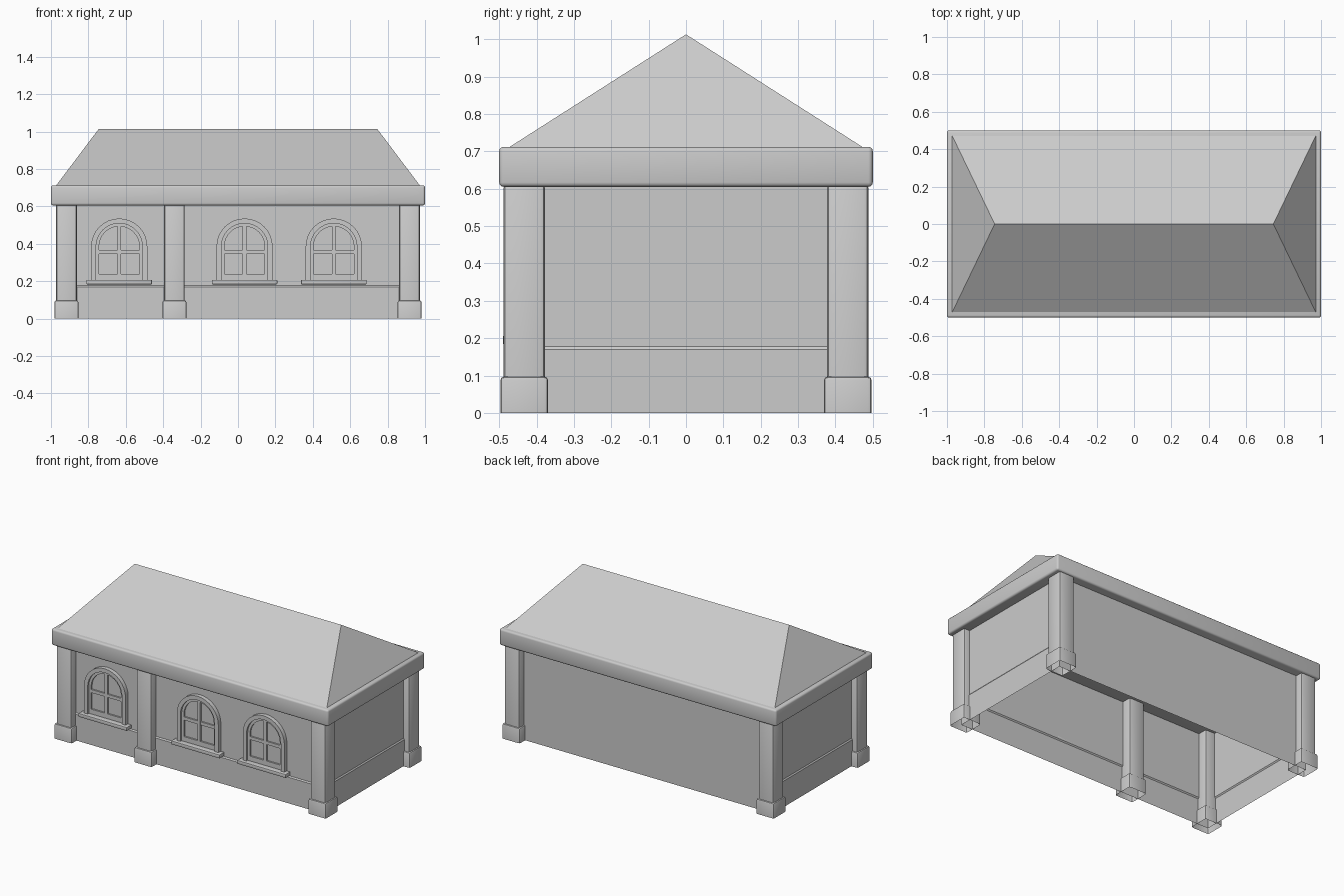
import bpy, bmesh, math
from mathutils import Vector

if "Cube" in bpy.data.objects:
    bpy.data.objects.remove(bpy.data.objects["Cube"])

WX, WY = 0.93, 0.44          # wall planes


def finish(name, bm, smooth=False):
    bmesh.ops.recalc_face_normals(bm, faces=bm.faces)
    me = bpy.data.meshes.new(name)
    bm.to_mesh(me)
    bm.free()
    ob = bpy.data.objects.new(name, me)
    bpy.context.collection.objects.link(ob)
    if smooth:
        bpy.ops.object.select_all(action='DESELECT')
        ob.select_set(True)
        bpy.context.view_layer.objects.active = ob
        bpy.ops.object.shade_smooth_by_angle(angle=math.radians(35))
    return ob


def add_box(bm, lo, hi, bevel=0.0, segs=2, open_bottom=False):
    """Box from corner to corner, optionally rounded and open underneath."""
    part = bmesh.new()
    bmesh.ops.create_cube(part, size=1)
    lo, hi = Vector(lo), Vector(hi)
    for v in part.verts:
        v.co = Vector(((v.co[i] + 0.5) * (hi[i] - lo[i]) + lo[i]) for i in range(3))
    if open_bottom:
        low = [f for f in part.faces if f.calc_center_median().z < lo.z + 1e-5]
        bmesh.ops.delete(part, geom=low, context='FACES_ONLY')
    if bevel:
        edges = [e for e in part.edges if not (open_bottom and e.is_boundary)]
        bmesh.ops.bevel(part, geom=edges, offset=bevel, segments=segs,
                        profile=0.5, affect='EDGES')
    me = bpy.data.meshes.new("tmp")
    part.to_mesh(me)
    part.free()
    bm.from_mesh(me)
    bpy.data.meshes.remove(me)


def arch(hw, z0, spring, n=16):
    """Round-headed outline as (x, z) pairs."""
    pts = [(-hw, z0), (hw, z0)]
    pts += [(hw * math.cos(math.pi * i / n), spring + hw * math.sin(math.pi * i / n))
            for i in range(n + 1)]
    return pts


def add_arch_ring(bm, cx, outer, inner, y_back, y_front):
    loops = []
    for pts, y in ((outer, y_back), (outer, y_front), (inner, y_front), (inner, y_back)):
        loops.append([bm.verts.new((cx + x, y, z)) for x, z in pts])
    n = len(outer)
    for a, b in zip(loops, loops[1:]):
        for i in range(n):
            j = (i + 1) % n
            bm.faces.new((a[i], a[j], b[j], b[i]))


# Walls: front and sides have a shallow plinth, the back is plain
bm = bmesh.new()
rows = []
for off, z in ((0.006, 0), (0.006, 0.17), (0, 0.178), (0, 0.61)):
    rows.append([bm.verts.new(p) for p in ((-WX - off, WY, z), (-WX - off, -WY - off, z),
                                           (WX + off, -WY - off, z), (WX + off, WY, z))])
for a, b in zip(rows, rows[1:]):
    for i in range(3):
        bm.faces.new((a[i], a[i + 1], b[i + 1], b[i]))
bm.faces.new([r[3] for r in rows] + [r[0] for r in reversed(rows)])
finish("walls", bm)

# Columns with block bases
columns = [(sx * 0.917, sy * 0.433) for sx in (-1, 1) for sy in (-1, 1)] + [(-0.34, -0.433)]
for i, (x, y) in enumerate(columns):
    bm = bmesh.new()
    add_box(bm, (x - 0.055, y - 0.055, 0.08), (x + 0.055, y + 0.055, 0.615), 0.012, 2, True)
    finish(f"column_shaft_{i + 1}", bm, True)
    bm = bmesh.new()
    add_box(bm, (x - 0.064, y - 0.064, 0), (x + 0.064, y + 0.064, 0.097), 0.01, 2, True)
    finish(f"column_base_{i + 1}", bm, True)

# Eaves band
bm = bmesh.new()
add_box(bm, (-1, -0.5, 0.605), (1, 0.5, 0.712), 0.012, 3)
finish("eaves", bm, True)

# Hipped roof
bm = bmesh.new()
base = [bm.verts.new((sx * 0.975, sy * 0.478, 0.708))
        for sx, sy in ((-1, -1), (1, -1), (1, 1), (-1, 1))]
r0, r1 = bm.verts.new((-0.745, 0, 1.013)), bm.verts.new((0.745, 0, 1.013))
for f in ((base[0], base[1], r1, r0), (base[2], base[3], r0, r1),
          (base[1], base[2], r1), (base[3], base[0], r0)):
    bm.faces.new(f)
finish("roof", bm)

# Arched windows
for i, cx in enumerate((-0.635, 0.035, 0.512)):
    bm = bmesh.new()
    add_arch_ring(bm, cx, arch(0.15, 0.195, 0.385), arch(0.124, 0.205, 0.385), -WY, -0.467)
    finish(f"window_frame_{i + 1}", bm, True)

    bm = bmesh.new()
    add_arch_ring(bm, cx, arch(0.124, 0.205, 0.385), arch(0.108, 0.238, 0.385), -WY, -0.454)
    finish(f"window_sash_{i + 1}", bm, True)

    bm = bmesh.new()
    add_box(bm, (cx - 0.01, -0.454, 0.225), (cx + 0.01, -WY, 0.5))
    add_box(bm, (cx - 0.115, -0.453, 0.345), (cx + 0.115, -WY, 0.366))
    finish(f"window_bars_{i + 1}", bm)

    bm = bmesh.new()
    bm.faces.new([bm.verts.new((cx + x, -WY - 0.003, z)) for x, z in arch(0.12, 0.21, 0.385)])
    finish(f"window_pane_{i + 1}", bm)

    bm = bmesh.new()
    add_box(bm, (cx - 0.175, -0.49, 0.183), (cx + 0.175, -WY, 0.207), 0.004, 2)
    finish(f"window_sill_{i + 1}", bm, True)
